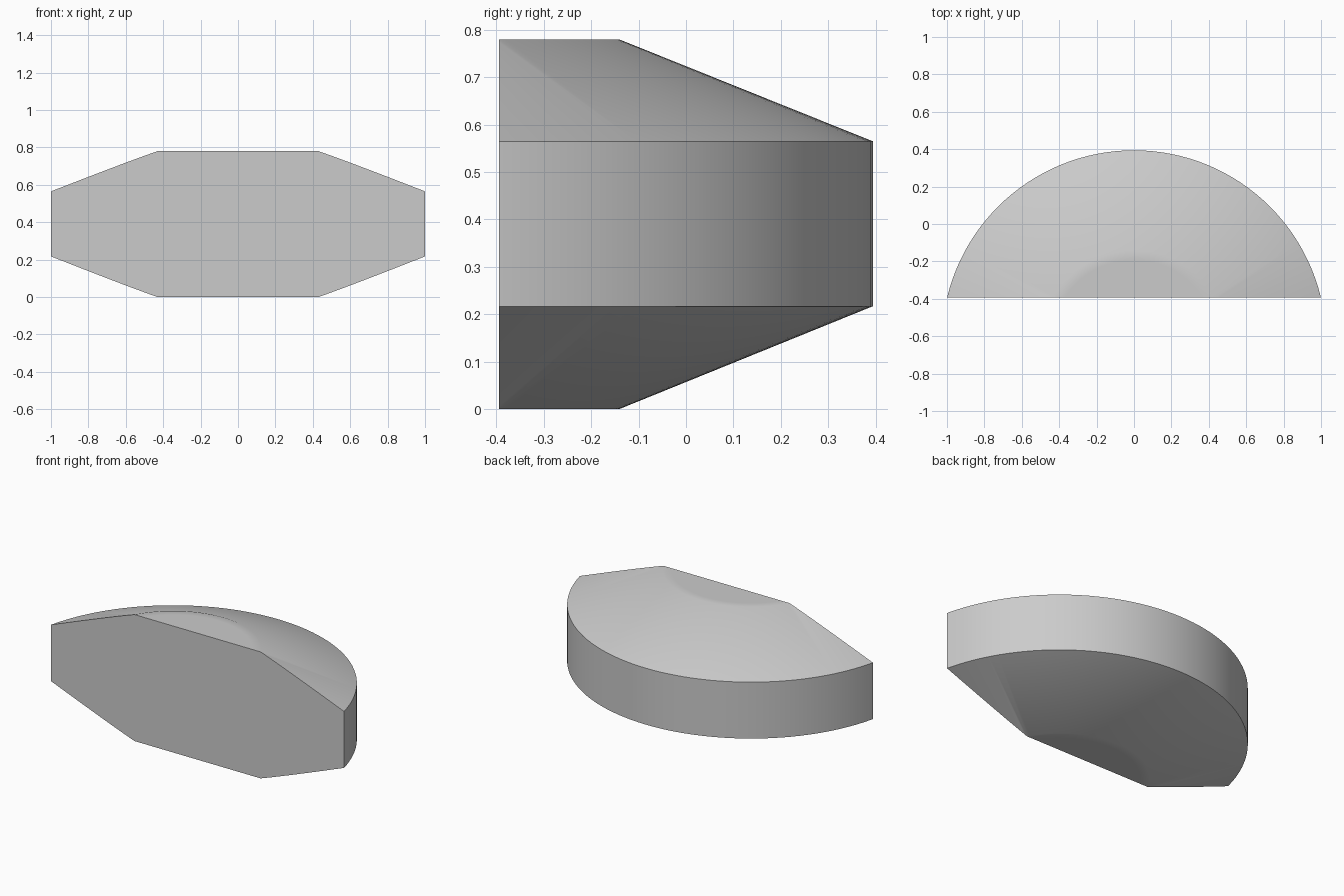
import bpy, bmesh, math
from mathutils import Matrix, Vector

cube = bpy.data.objects.get("Cube")
if cube:
    bpy.data.objects.remove(cube, do_unlink=True)

SEGMENTS = 128
RADIUS, INNER = 1.028, 0.493
BACK = 0.394
AXIS_Y = BACK - RADIUS
HEIGHT, RIM_LOW, RIM_HIGH = 0.78, 0.217, 0.565

# Plain grey material
grey = bpy.data.materials.new("light grey")
grey.use_nodes = True
colour = (0.6, 0.6, 0.6, 1)
grey.diffuse_color = colour
grey.node_tree.nodes["Principled BSDF"].inputs["Base Color"].default_value = colour

# Half profile of the double-chamfered disc, with a support loop on each flat
profile = [(0, 0), (INNER - 0.05, 0), (INNER, 0), (RADIUS, RIM_LOW),
           (RADIUS, RIM_HIGH), (INNER, HEIGHT), (INNER - 0.05, HEIGHT), (0, HEIGHT)]

bm = bmesh.new()
verts = [bm.verts.new((r, 0, z)) for r, z in profile]
edges = [bm.edges.new(pair) for pair in zip(verts, verts[1:])]
bmesh.ops.spin(bm, geom=verts + edges, axis=(0, 0, 1), cent=(0, 0, 0),
               angle=math.tau, steps=SEGMENTS, use_merge=True)
bmesh.ops.remove_doubles(bm, verts=bm.verts, dist=1e-5)
bmesh.ops.transform(bm, matrix=Matrix.Translation((0, AXIS_Y, 0)), verts=bm.verts)

# Slice off the front and cap it with one flat face
cut = bmesh.ops.bisect_plane(bm, geom=bm.verts[:] + bm.edges[:] + bm.faces[:],
                             plane_co=Vector((0, -BACK, 0)), plane_no=(0, -1, 0),
                             clear_outer=True)
rim = [e for e in cut["geom_cut"] if isinstance(e, bmesh.types.BMEdge)]
bmesh.ops.contextual_create(bm, geom=rim)
bmesh.ops.recalc_face_normals(bm, faces=bm.faces)

mesh = bpy.data.meshes.new("disc_segment")
bm.to_mesh(mesh)
bm.free()
mesh.materials.append(grey)
segment = bpy.data.objects.new("disc_segment", mesh)
bpy.context.collection.objects.link(segment)

# Soft inner edges, crisp rim and cut face
bpy.ops.object.select_all(action="DESELECT")
segment.select_set(True)
bpy.context.view_layer.objects.active = segment
bpy.ops.object.shade_smooth_by_angle(angle=math.radians(30))
